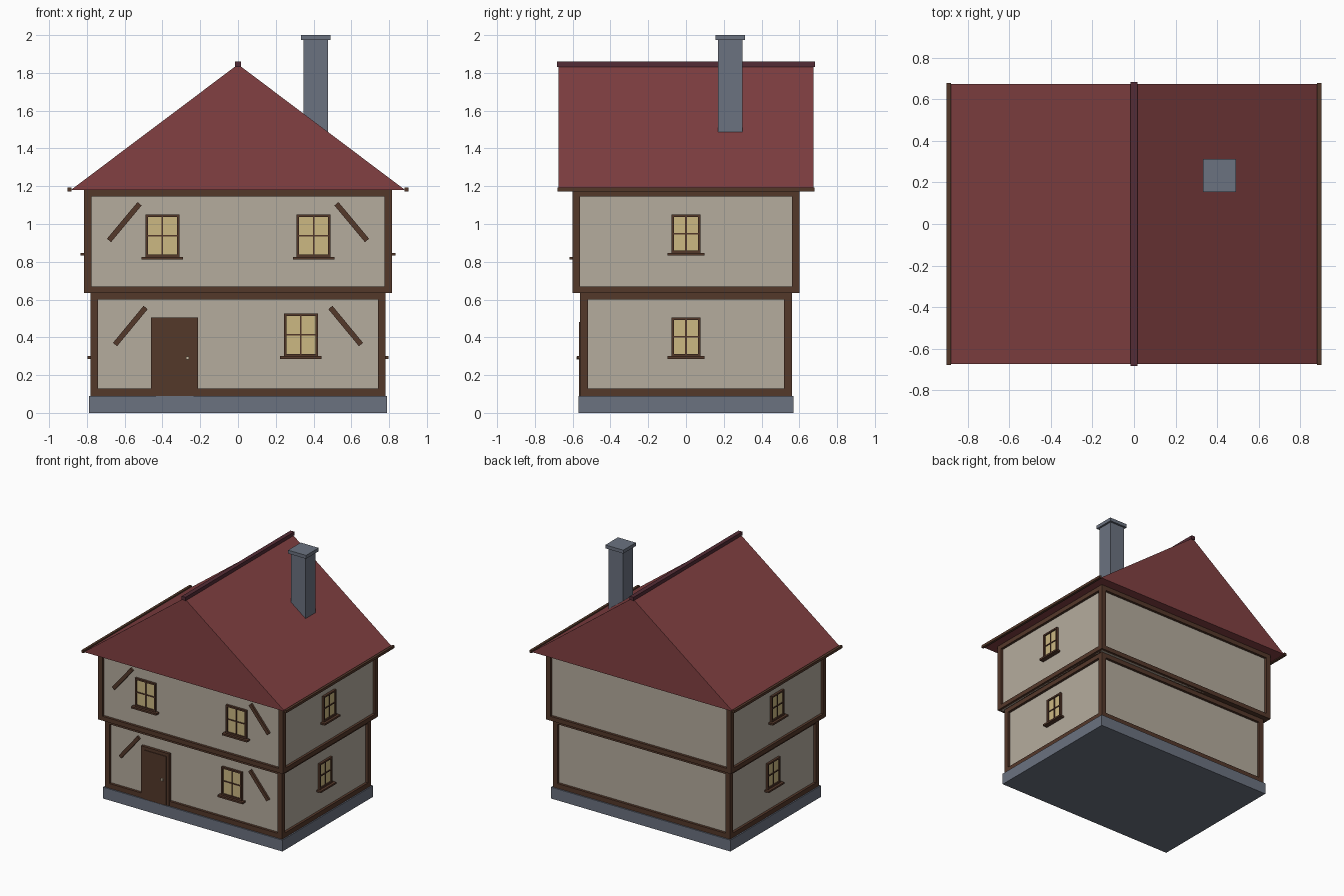
import bpy, bmesh, math
from mathutils import Matrix, Vector

if "Cube" in bpy.data.objects:
    bpy.data.objects.remove(bpy.data.objects["Cube"])


def srgb(r, g, b):
    def lin(c):
        c /= 255
        return c / 12.92 if c <= 0.04045 else ((c + 0.055) / 1.055) ** 2.4
    return (lin(r), lin(g), lin(b), 1)


def material(name, rgb):
    m = bpy.data.materials.new(name)
    m.diffuse_color = srgb(*rgb)
    m.use_nodes = True
    m.node_tree.nodes["Principled BSDF"].inputs["Base Color"].default_value = m.diffuse_color
    return m


STONE = material("grey stone", (107, 114, 128))
PLASTER = material("cream plaster", (181, 172, 158))
TIMBER = material("brown timber", (84, 56, 42))
DOOR = material("door brown", (84, 56, 42))
GLASS = material("yellow glass", (204, 184, 130))
TILE = material("red tile", (130, 64, 66))
RIDGE = material("dark ridge red", (84, 44, 54))
METAL = material("pale metal", (205, 190, 165))


def make(name, boxes, mat, matrix=None):
    """One object from boxes given as (x0, x1, y0, y1, z0, z1)."""
    bm = bmesh.new()
    for x0, x1, y0, y1, z0, z1 in boxes:
        centre = Vector((x0 + x1, y0 + y1, z0 + z1)) / 2
        size = (x1 - x0, y1 - y0, z1 - z0)
        bmesh.ops.create_cube(bm, size=1, matrix=Matrix.Translation(centre) @ Matrix.Diagonal((*size, 1)))
    if matrix:
        bm.transform(matrix)
    mesh = bpy.data.meshes.new(name)
    bm.to_mesh(mesh)
    bm.free()
    mesh.materials.append(mat)
    obj = bpy.data.objects.new(name, mesh)
    bpy.context.collection.objects.link(obj)
    return obj


def storey(name, hx, hy, z0, z1, low, high):
    """Plaster block with corner posts and beams around its bottom and top."""
    r, w = 0.02, 0.04
    make(name + "_walls", [(-hx + r, hx - r, -hy + r, hy - r, z0, z1)], PLASTER)
    posts, beams = [], []
    for s in (-1, 1):
        for t in (-1, 1):
            x, y = s * (hx - w / 2), t * (hy - w / 2)
            posts.append((x - w / 2, x + w / 2, y - w / 2, y + w / 2, z0 + low, z1 - high))
    for a, b in ((z0, z0 + low), (z1 - high, z1)):
        for s in (-1, 1):
            y, x = s * (hy - w / 2), s * (hx - w / 2)
            beams.append((-hx, hx, y - w / 2, y + w / 2, a, b))
            beams.append((x - w / 2, x + w / 2, -hy + w, hy - w, a, b))
    make(name + "_posts", posts, TIMBER)
    make(name + "_beams", beams, TIMBER)


def window(name, w, z0, z1, matrix):
    """Window facing -y on the plane y = 0, moved into place by matrix."""
    h, f, m = w / 2, 0.013, 0.004
    zc = (z0 + z1) / 2
    make(name + "_glass", [(-h + f, h - f, -0.008, 0.005, z0 + f, z1 - f)], GLASS, matrix)
    make(name + "_frame", [
        (-h, -h + f, -0.018, 0.005, z0, z1), (h - f, h, -0.018, 0.005, z0, z1),
        (-h + f, h - f, -0.018, 0.005, z1 - f, z1), (-h + f, h - f, -0.018, 0.005, z0, z0 + f),
        (-m, m, -0.014, 0, z0 + f, z1 - f), (-h + f, h - f, -0.014, 0, zc - m, zc + m)], TIMBER, matrix)
    make(name + "_sill", [(-h - 0.02, h + 0.02, -0.038, 0.005, z0 - 0.014, z0)], TIMBER, matrix)


# Stone base and two timber-framed storeys, the upper one overhanging
make("foundation", [(-0.79, 0.79, -0.57, 0.57, 0, 0.09)], STONE)
storey("lower_storey", 0.78, 0.56, 0.09, 0.635, 0.038, 0.035)
storey("upper_storey", 0.815, 0.60, 0.635, 1.18, 0.035, 0.035)

# Front windows
for i, (x, y, z0, z1) in enumerate([(-0.40, -0.58, 0.825, 1.05), (0.40, -0.58, 0.825, 1.05),
                                    (0.333, -0.54, 0.30, 0.525)]):
    window(f"front_window_{i + 1}", 0.18, z0, z1, Matrix.Translation((x, y, 0)))

# Side windows
for side, s in (("right", 1), ("left", -1)):
    for floor, x, z0, z1 in (("upper", 0.795, 0.847, 1.05), ("lower", 0.76, 0.30, 0.505)):
        place = Matrix.Translation((s * x, 0, 0)) @ Matrix.Rotation(s * math.pi / 2, 4, 'Z')
        window(f"{side}_{floor}_window", 0.155, z0, z1, place)

# Diagonal braces, mirrored about the middle
for floor, y, x0, z0, x1, z1 in (("upper", -0.58, 0.683, 0.913, 0.521, 1.107),
                                 ("lower", -0.54, 0.651, 0.362, 0.489, 0.558)):
    for side, s in (("right", 1), ("left", -1)):
        length = math.hypot(x1 - x0, z1 - z0)
        angle = math.atan2(z1 - z0, s * (x1 - x0))
        place = (Matrix.Translation((s * (x0 + x1) / 2, y, (z0 + z1) / 2))
                 @ Matrix.Rotation(-angle, 4, 'Y'))
        make(f"{floor}_{side}_brace", [(-length / 2, length / 2, -0.016, 0.005, -0.014, 0.014)], TIMBER, place)

# Door with frame and knob
make("door_frame", [(-0.46, -0.435, -0.562, -0.535, 0.09, 0.505), (-0.235, -0.212, -0.562, -0.535, 0.09, 0.505),
                    (-0.435, -0.235, -0.562, -0.535, 0.48, 0.505)], TIMBER)
make("door", [(-0.435, -0.235, -0.567, -0.535, 0.09, 0.48)], DOOR)
make("door_knob", [(-0.276, -0.26, -0.58, -0.565, 0.282, 0.298)], METAL)

# Gabled roof: a triangle profile extruded front to back
bm = bmesh.new()
front = bm.faces.new([bm.verts.new(p) for p in ((-0.885, -0.675, 1.18), (0.885, -0.675, 1.18), (0, -0.675, 1.845))])
back = bmesh.ops.extrude_face_region(bm, geom=[front])
bmesh.ops.translate(bm, vec=(0, 1.35, 0), verts=[v for v in back["geom"] if isinstance(v, bmesh.types.BMVert)])
bmesh.ops.recalc_face_normals(bm, faces=bm.faces)
roof_mesh = bpy.data.meshes.new("roof")
bm.to_mesh(roof_mesh)
bm.free()
roof_mesh.materials.append(TILE)
bpy.context.collection.objects.link(bpy.data.objects.new("roof", roof_mesh))

# Ridge cap and eave boards
make("ridge_cap", [(-0.017, 0.017, -0.684, 0.684, 1.832, 1.86)], RIDGE)
make("eave_boards", [(s * 0.8925 - 0.01, s * 0.8925 + 0.01, -0.68, 0.68, 1.173, 1.193) for s in (-1, 1)], TIMBER)

# Chimney
make("chimney_stack", [(0.348, 0.476, 0.17, 0.298, 1.4, 1.98)], STONE)
make("chimney_cap", [(0.333, 0.491, 0.155, 0.313, 1.973, 2.0)], STONE)
